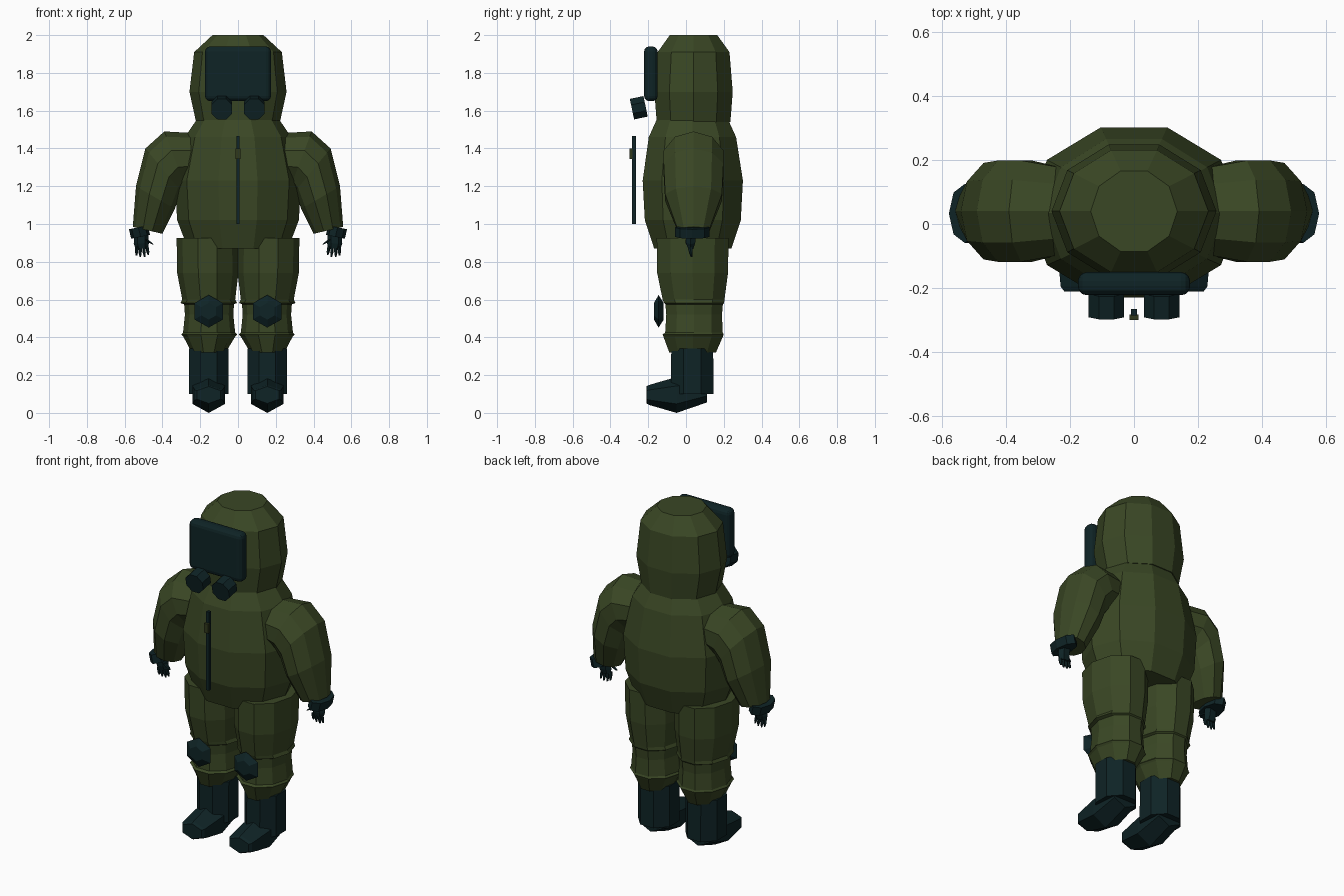
import bpy, bmesh, math
from mathutils import Vector as V

if "Cube" in bpy.data.objects:
    bpy.data.objects.remove(bpy.data.objects["Cube"])


def material(name, rgb):
    m = bpy.data.materials.new(name)
    m.diffuse_color = (*rgb, 1)
    m.use_nodes = True
    m.node_tree.nodes["Principled BSDF"].inputs["Base Color"].default_value = m.diffuse_color
    return m


GREEN = material("olive suit", (0.042, 0.063, 0.018))
DARK = material("dark rubber", (0.0045, 0.017, 0.019))
PULL = material("dull olive", (0.03, 0.04, 0.012))


def finish(name, bm, mat, mirror=False):
    bmesh.ops.recalc_face_normals(bm, faces=bm.faces[:])
    me = bpy.data.meshes.new(name)
    bm.to_mesh(me)
    bm.free()
    me.materials.append(mat)
    ob = bpy.data.objects.new(name, me)
    bpy.context.collection.objects.link(ob)
    if mirror:
        ob.modifiers.new("Mirror", 'MIRROR').use_mirror_merge = False
    return ob


def loft(bm, rings, n, phase=0.0):
    """Skin closed elliptical rings given as (centre, u axis, v axis)."""
    loops = []
    for c, u, v in rings:
        angles = [phase + math.tau * i / n for i in range(n)]
        loops.append([bm.verts.new(V(c) + V(u) * math.cos(a) + V(v) * math.sin(a))
                      for a in angles])
    for a, b in zip(loops, loops[1:]):
        for i in range(n):
            j = (i + 1) % n
            bm.faces.new((a[i], a[j], b[j], b[i]))
    bm.faces.new(loops[0])
    bm.faces.new(loops[-1])


def stack(name, rows, n, mat, mirror=False, phase=0.0):
    """Upright body: rows of (cx, cy, z, rx, ry)."""
    bm = bmesh.new()
    loft(bm, [((x, y, z), (rx, 0, 0), (0, ry, 0)) for x, y, z, rx, ry in rows], n, phase)
    return finish(name, bm, mat, mirror)


def sleeve(name, rows, n, mat, y=0.04):
    """Side limb: rows of (outer x, outer z, inner x, inner z, ry)."""
    bm = bmesh.new()
    rings = []
    for ox, oz, ix, iz, ry in rows:
        o, i = V((ox, y, oz)), V((ix, y, iz))
        rings.append(((o + i) / 2, (o - i) / 2, (0, ry, 0)))
    loft(bm, rings, n)
    return finish(name, bm, mat, True)


def box(name, lo, hi, mat, bevel=0.0):
    bm = bmesh.new()
    bmesh.ops.create_cube(bm, size=1)
    for v in bm.verts:
        v.co = V([lo[k] + (v.co[k] + 0.5) * (hi[k] - lo[k]) for k in range(3)])
    if bevel:
        bmesh.ops.bevel(bm, geom=bm.edges[:], offset=bevel, segments=3,
                        profile=0.5, affect='EDGES')
    return finish(name, bm, mat)


# Hood and torso
stack("hood", [(0, .04, 1.54, .222, .205), (0, .04, 1.70, .257, .218),
               (0, .04, 1.91, .232, .20), (0, .04, 2.0, .135, .132)], 10, GREEN)
stack("torso", [(0, .036, .87, .265, .215), (0, .036, 1.02, .322, .267),
                (0, .036, 1.23, .335, .279), (0, .034, 1.46, .282, .243),
                (0, .034, 1.55, .22, .20)], 10, GREEN)

# Sleeves, cuffs and gloves
sleeve("sleeve", [(.21, 1.48, .22, 1.22, .14), (.39, 1.49, .28, 1.20, .166),
                  (.49, 1.40, .30, 1.17, .166), (.54, 1.20, .335, 1.08, .158),
                  (.557, .985, .40, .948, .088)], 10, GREEN)
sleeve("cuff", [(.577, .972, .478, .992, .092), (.566, .922, .465, .942, .092)],
       8, DARK, .033)
sleeve("palm", [(.55, .935, .475, .945, .032), (.552, .895, .472, .90, .027),
                (.542, .868, .474, .872, .016)], 6, DARK, .025)
bm = bmesh.new()
for base, tip in (((.535, .02, .88), (.537, .03, .832)), ((.517, .02, .88), (.517, .03, .824)),
                  ((.498, .02, .88), (.494, .03, .826)), ((.481, .02, .88), (.474, .03, .836)),
                  ((.485, .01, .918), (.45, .005, .892))):
    b, t = V(base), V(tip)
    loft(bm, [(b, (.010, 0, 0), (0, .012, 0)), (b.lerp(t, .6), (.009, 0, 0), (0, .010, 0)),
              (t, (.004, 0, 0), (0, .005, 0))], 5)
finish("fingers", bm, DARK, True)

# Trouser legs with fabric folds at knee and shin
stack("trouser_leg", [(.155, .035, .32, .09, .13), (.152, .038, .405, .138, .166),
                      (.152, .038, .415, .148, .17), (.153, .042, .425, .138, .16),
                      (.153, .043, .52, .128, .155), (.153, .043, .575, .132, .16),
                      (.155, .043, .582, .15, .167), (.155, .04, .60, .14, .172),
                      (.16, .035, .74, .162, .197), (.163, .035, .925, .162, .20)],
      10, GREEN, True)

# Knee pads
bm = bmesh.new()
loft(bm, [((.155, y, .538), (r, 0, 0), (0, 0, r * .98))
          for y, r in ((-.118, .045), (-.145, .088), (-.17, .045))], 6, math.pi / 6)
finish("knee_pad", bm, DARK, True)

# Boots: straight shaft and faceted foot
stack("boot_shaft", [(.155, .033, .10, .112, .122), (.155, .033, .34, .112, .12)],
      8, DARK, True, math.pi / 8)
bm = bmesh.new()
loft(bm, [((.155, y, z), (rx, 0, 0), (0, 0, rz))
          for y, z, rx, rz in ((-.21, .095, .072, .045), (-.195, .095, .085, .053),
                               (-.05, .095, .10, .095), (.11, .125, .085, .07))],
     6, math.pi / 6)
finish("boot_foot", bm, DARK, True)

# Visor with twin breathing filters
visor = box("visor", (-.175, -.222, 1.65), (.175, -.15, 1.94), DARK, .028)
bm = bmesh.new()
axis = V((0, -.072, -.015))
up = V((0, -.015, .072)).normalized()
loft(bm, [(V((.086, -.214, 1.623)) + axis * t, (r, 0, 0), up * r)
          for t, r in ((0, .06), (.45, .06), (1, .06))], 8, math.pi / 8)
finish("breathing_filter", bm, DARK, True)

# Front zipper and its pull tab
box("zipper", (-.009, -.285, 1.0), (.009, -.265, 1.465), DARK)
box("zipper_pull", (-.014, -.30, 1.345), (.014, -.282, 1.4), PULL)

# Drop the boot soles onto the ground
bpy.context.view_layer.update()
